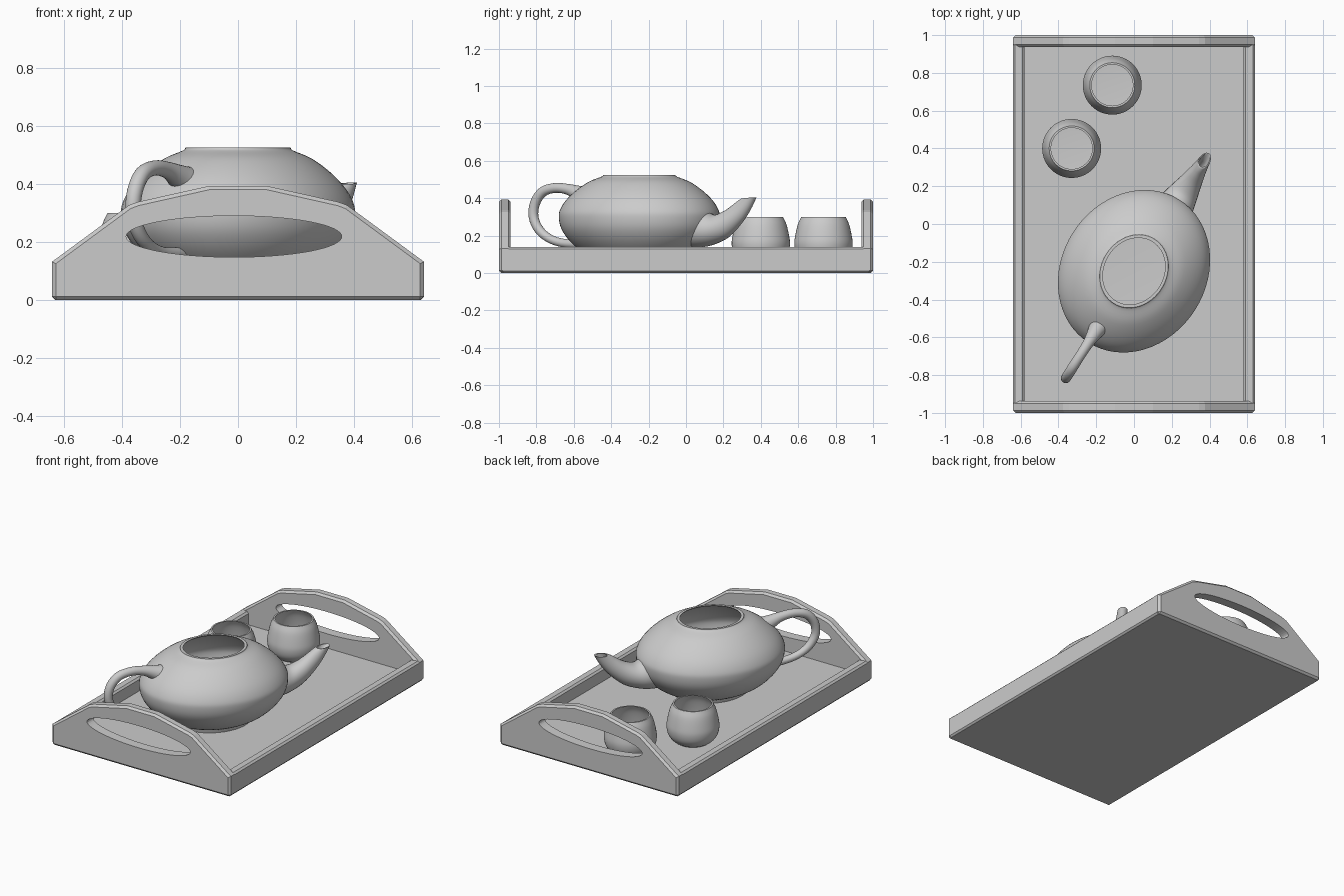
import bpy, bmesh, math
from mathutils import Vector

if "Cube" in bpy.data.objects:
    bpy.data.objects.remove(bpy.data.objects["Cube"])

grey = bpy.data.materials.new("plain_grey")
grey.diffuse_color = (0.6, 0.6, 0.6, 1)
grey.use_nodes = True
grey.node_tree.nodes["Principled BSDF"].inputs["Base Color"].default_value = grey.diffuse_color

FLOOR = 0.055
POT_AT, POT_TURN = (0, -0.25, 0), math.radians(57.5)


def finish(name, bm, loc=(0, 0, 0), turn=0, smooth=None):
    bmesh.ops.recalc_face_normals(bm, faces=bm.faces)
    me = bpy.data.meshes.new(name)
    bm.to_mesh(me)
    bm.free()
    ob = bpy.data.objects.new(name, me)
    bpy.context.collection.objects.link(ob)
    ob.location = loc
    ob.rotation_euler.z = turn
    me.materials.append(grey)
    bpy.ops.object.select_all(action='DESELECT')
    ob.select_set(True)
    bpy.context.view_layer.objects.active = ob
    if smooth:
        bpy.ops.object.shade_smooth_by_angle(angle=math.radians(smooth))
    return ob


def spline(pts, n=4):
    """Catmull-Rom through points of any dimension."""
    pts = [Vector(p) for p in pts]
    p = [2 * pts[0] - pts[1]] + pts + [2 * pts[-1] - pts[-2]]
    out = []
    for a, b, c, d in zip(p, p[1:], p[2:], p[3:]):
        for i in range(n):
            t = i / n
            out.append(0.5 * (2 * b + (c - a) * t + (2 * a - 5 * b + 4 * c - d) * t * t
                              + (3 * b - a - 3 * c + d) * t ** 3))
    return out + [pts[-1]]


def skin(bm, rings):
    """Join rings of points into a tube with capped ends."""
    rows = [[bm.verts.new(p) for p in r] for r in rings]
    n = len(rows[0])
    for a, b in zip(rows, rows[1:]):
        for i in range(n):
            j = (i + 1) % n
            bm.faces.new((a[i], a[j], b[j], b[i]))
    bm.faces.new(rows[0])
    bm.faces.new(rows[-1])


def vessel(name, outer, wall, bottom, loc, turn=0, stretch=1, foot=(), n=64):
    """Hollow turned shape: outer profile runs top to bottom."""
    out = [tuple(p) for p in spline(outer)]
    inner = [(r - wall, z) for r, z in out if z > bottom and r > wall * 2]
    prof = inner[::-1] + out + list(foot)
    prof.insert(0, (inner[-1][0] * 0.7, bottom))
    bm = bmesh.new()
    skin(bm, [[(r * stretch * math.cos(k * math.tau / n), r * math.sin(k * math.tau / n), z)
               for k in range(n)] for r, z in prof])
    return finish(name, bm, loc, turn, 40)


def loft(name, sections, n=24):
    """Tube in the teapot's long plane; section = (t0, z0, t1, z1, half width)."""
    rings = []
    for t0, z0, t1, z1, w in sections:
        ring = []
        for k in range(n):
            c, s = math.cos(k * math.tau / n), math.sin(k * math.tau / n)
            ring.append(((t0 + t1) / 2 + c * (t1 - t0) / 2, s * w, (z0 + z1) / 2 + c * (z1 - z0) / 2))
        rings.append(ring)
    bm = bmesh.new()
    skin(bm, rings)
    return finish(name, bm, POT_AT, POT_TURN, 50)


def box(name, lo, hi, bevel=0):
    bm = bmesh.new()
    bmesh.ops.create_cube(bm, size=1)
    for v in bm.verts:
        v.co = [lo[i] if v.co[i] < 0 else hi[i] for i in range(3)]
    if bevel:
        bmesh.ops.bevel(bm, geom=bm.edges[:], offset=bevel, segments=1, affect='EDGES')
    return finish(name, bm)


# tray floor and long sides
box("tray_floor", (-0.63, -0.988, 0), (0.63, 0.988, FLOOR))
for side, s in (("left", -1), ("right", 1)):
    x = sorted((s * 0.58, s * 0.64))
    box("tray_side_" + side, (x[0], -0.99, 0), (x[1], 0.99, 0.14), 0.011)

# tray ends with arched tops and an oval hand hole
half = [(0.64, 0), (0.64, 0.132), (0.375, 0.327), (0.345, 0.338), (0.1, 0.393)]
outline = half + [(-x, z) for x, z in reversed(half)]
for end, s in (("front", -1), ("back", 1)):
    bm = bmesh.new()
    skin(bm, [[(x, s * y, z) for x, z in outline] for y in (0.937, 1.0)])
    bmesh.ops.recalc_face_normals(bm, faces=bm.faces)
    rim = [e for e in bm.edges if len(e.link_faces) == 2 and e.calc_face_angle() > 1.0]
    bmesh.ops.bevel(bm, geom=rim, offset=0.013, segments=1, affect='EDGES')
    panel = finish("tray_end_" + end, bm)

    bm = bmesh.new()
    skin(bm, [[(-0.014 + 0.371 * math.cos(k * math.tau / 64), s * y,
                0.219 + 0.071 * math.sin(k * math.tau / 64)) for k in range(64)] for y in (0.85, 1.1)])
    cutter = finish("hole_cutter_" + end, bm)
    cutter.hide_render = True
    mod = panel.modifiers.new("hand_hole", 'BOOLEAN')
    mod.operation, mod.object, mod.solver = 'DIFFERENCE', cutter, 'EXACT'
    bpy.context.view_layer.objects.active = panel
    bpy.ops.object.modifier_apply(modifier=mod.name)
    bpy.data.objects.remove(cutter)

# teapot body, stretched along the spout direction
vessel("teapot_body",
       [(0.172, 0.525), (0.18, 0.515), (0.24, 0.488), (0.30, 0.442), (0.348, 0.39), (0.376, 0.34),
        (0.383, 0.30), (0.372, 0.24), (0.338, 0.18), (0.285, 0.125), (0.23, 0.09), (0.2, 0.078)],
       0.015, 0.1, POT_AT, POT_TURN, 1.17, foot=[(0.195, FLOOR)])

# spout, with the mouth sunk back into the tip
spout = spline([(0.33, 0.135, 0.42, 0.34, 0.10), (0.40, 0.138, 0.45, 0.318, 0.095),
                (0.47, 0.152, 0.49, 0.312, 0.082), (0.56, 0.19, 0.55, 0.335, 0.062),
                (0.645, 0.265, 0.60, 0.367, 0.045), (0.70, 0.335, 0.63, 0.387, 0.036),
                (0.74, 0.405, 0.65, 0.397, 0.031)])
mouth = [(0.732, 0.403, 0.658, 0.397, 0.025), (0.685, 0.335, 0.64, 0.375, 0.024),
         (0.63, 0.28, 0.6, 0.345, 0.022)]
loft("teapot_spout", [tuple(p) for p in spout] + mouth)

# handle loop (t, z, radius)
path = spline([(-0.35, 0.412, 0.052), (-0.39, 0.428, 0.04), (-0.45, 0.447, 0.029), (-0.53, 0.455, 0.026),
               (-0.61, 0.435, 0.027), (-0.66, 0.375, 0.027), (-0.67, 0.30, 0.026), (-0.635, 0.232, 0.025),
               (-0.57, 0.185, 0.023), (-0.48, 0.16, 0.023), (-0.35, 0.155, 0.028)])
sections = []
for i, (t, z, r) in enumerate(path):
    d = path[min(i + 1, len(path) - 1)] - path[max(i - 1, 0)]
    length = math.hypot(d.x, d.y)
    nt, nz = -d.y / length * r, d.x / length * r
    sections.append((t - nt, z - nz, t + nt, z + nz, r))
loft("teapot_handle", sections)

# two cups
for i, (x, y) in enumerate(((-0.115, 0.735), (-0.33, 0.40))):
    vessel("cup_%d" % (i + 1),
           [(0.119, 0.30), (0.137, 0.26), (0.151, 0.20), (0.156, 0.155), (0.147, 0.11),
            (0.122, 0.075), (0.092, FLOOR)],
           0.01, 0.08, (x, y, 0))
